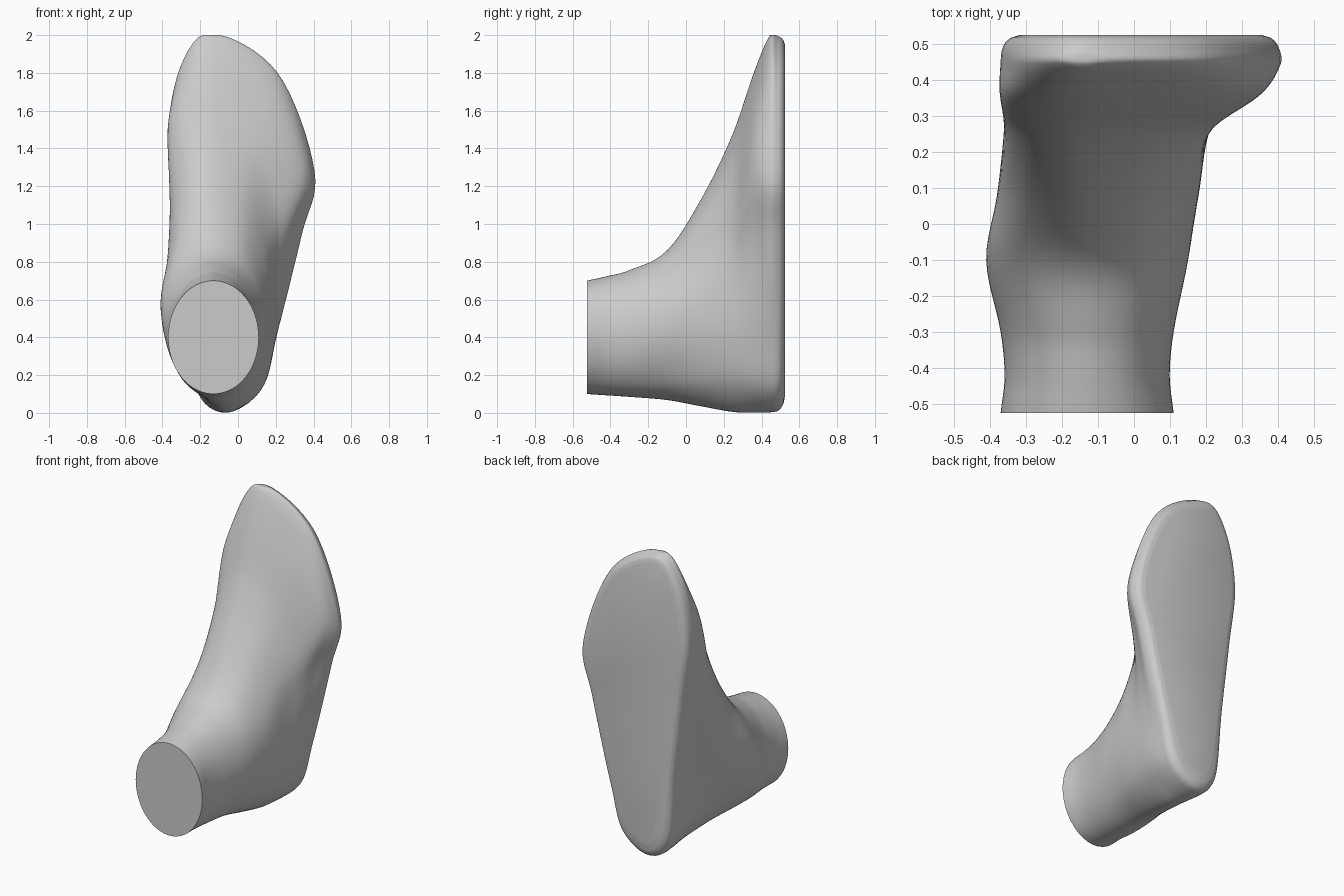
import bpy, bmesh, math
from mathutils import Vector

if "Cube" in bpy.data.objects:
    bpy.data.objects.remove(bpy.data.objects["Cube"])

RES = 8      # samples per control span around each ring
STEPS = 6    # rings per span along the loft


def ellipse(cx, cz, rx, rz):
    a = [math.radians(-90 + 30 * i) for i in range(12)]
    return [(cx + rx * math.cos(t), cz + rz * math.sin(t)) for t in a]


def smooth_ring(pts):
    """Closed Catmull-Rom through the control points."""
    p = [Vector(q) for q in pts]
    n, out = len(p), []
    for i in range(n):
        a, b, c, d = (p[(i + k) % n] for k in (-1, 0, 1, 2))
        for s in range(RES):
            t = s / RES
            out.append(0.5 * (2 * b + (c - a) * t + (2 * a - 5 * b + 4 * c - d) * t * t
                              + (3 * b - a - 3 * c + d) * t ** 3))
    return out


def inset(ring, d):
    """Move the ring inwards, more strongly around the heel."""
    n, out = len(ring), []
    for i in range(n):
        t = (ring[(i + 1) % n] - ring[i - 1]).normalized()
        heel = 1 + 0.7 * max(0, 1 - ring[i].y / 0.5)
        out.append(ring[i] + Vector((-t.y, t.x)) * d * heel)
    return out


# Outlines (x, z) from heel, up the outer side, over the toes, down the inner side
sole = [(-.07, .003), (.12, .12), (.205, .41), (.335, .94), (.403, 1.28), (.21, 1.79),
        (-.13, 2.0), (-.295, 1.85), (-.37, 1.49), (-.325, 1.08), (-.265, .58), (-.22, .13)]
toes = [(-.07, .001), (.125, .13), (.203, .41), (.28, .91), (.35, 1.26), (.19, 1.6),
        (-.13, 1.8), (-.29, 1.71), (-.37, 1.49), (-.345, 1.08), (-.28, .58), (-.23, .15)]
instep = [(-.07, .005), (.115, .14), (.192, .4), (.207, .75), (.19, 1.05), (.07, 1.33),
          (-.14, 1.48), (-.27, 1.42), (-.345, 1.23), (-.36, .94), (-.32, .58), (-.24, .18)]
arch = [(-.09, .035), (.08, .14), (.165, .36), (.176, .6), (.13, .82), (.02, 1.03),
        (-.14, 1.13), (-.26, 1.08), (-.34, .94), (-.38, .74), (-.35, .45), (-.24, .16)]
ankle = [(-.11, .068), (.03, .14), (.12, .3), (.15, .48), (.11, .66), (.01, .8),
         (-.13, .86), (-.27, .82), (-.37, .71), (-.41, .56), (-.36, .32), (-.24, .13)]

levels = [(-.525, smooth_ring(ellipse(-.13, .40, .24, .30))),
          (-.42, smooth_ring(ellipse(-.13, .408, .229, .315))),
          (-.30, smooth_ring(ellipse(-.13, .42, .24, .335)))]
levels += [(y, smooth_ring(o)) for y, o in
           ((-.1, ankle), (.08, arch), (.25, instep), (.36, toes), (.445, sole))]
base = levels[-1][1]
levels += [(y, inset(base, d)) for y, d in ((.49, .006), (.515, .026), (.525, .055))]

# Smooth loft between the levels
rings = []
for k in range(len(levels) - 1):
    (y0, r0), (y1, r1) = levels[k], levels[k + 1]
    ya, ra = levels[max(k - 1, 0)]
    yb, rb = levels[min(k + 2, len(levels) - 1)]
    h = y1 - y0
    for s in range(STEPS):
        t = s / STEPS
        h00, h10 = 2 * t**3 - 3 * t**2 + 1, t**3 - 2 * t**2 + t
        h01, h11 = 3 * t**2 - 2 * t**3, t**3 - t**2
        rings.append((y0 + h * t, [
            h00 * p0 + h01 * p1 + h10 * h * (p1 - pa) / (y1 - ya) + h11 * h * (pb - p0) / (yb - y0)
            for pa, p0, p1, pb in zip(ra, r0, r1, rb)]))
rings.append(levels[-1])

bm = bmesh.new()
loops = [[bm.verts.new((p.x, y, min(max(p.y, 0), 2))) for p in r] for y, r in rings]
n = len(loops[0])
for a, b in zip(loops, loops[1:]):
    for i in range(n):
        j = (i + 1) % n
        bm.faces.new((a[i], a[j], b[j], b[i]))
# Flat ankle cut and flat sole
bm.faces.new(loops[0])
bm.faces.new(loops[-1])
bmesh.ops.recalc_face_normals(bm, faces=bm.faces)

mesh = bpy.data.meshes.new("foot")
bm.to_mesh(mesh)
bm.free()
foot = bpy.data.objects.new("foot", mesh)
bpy.context.collection.objects.link(foot)
bpy.context.view_layer.objects.active = foot
foot.select_set(True)
bpy.ops.object.shade_smooth_by_angle(angle=math.radians(40))
